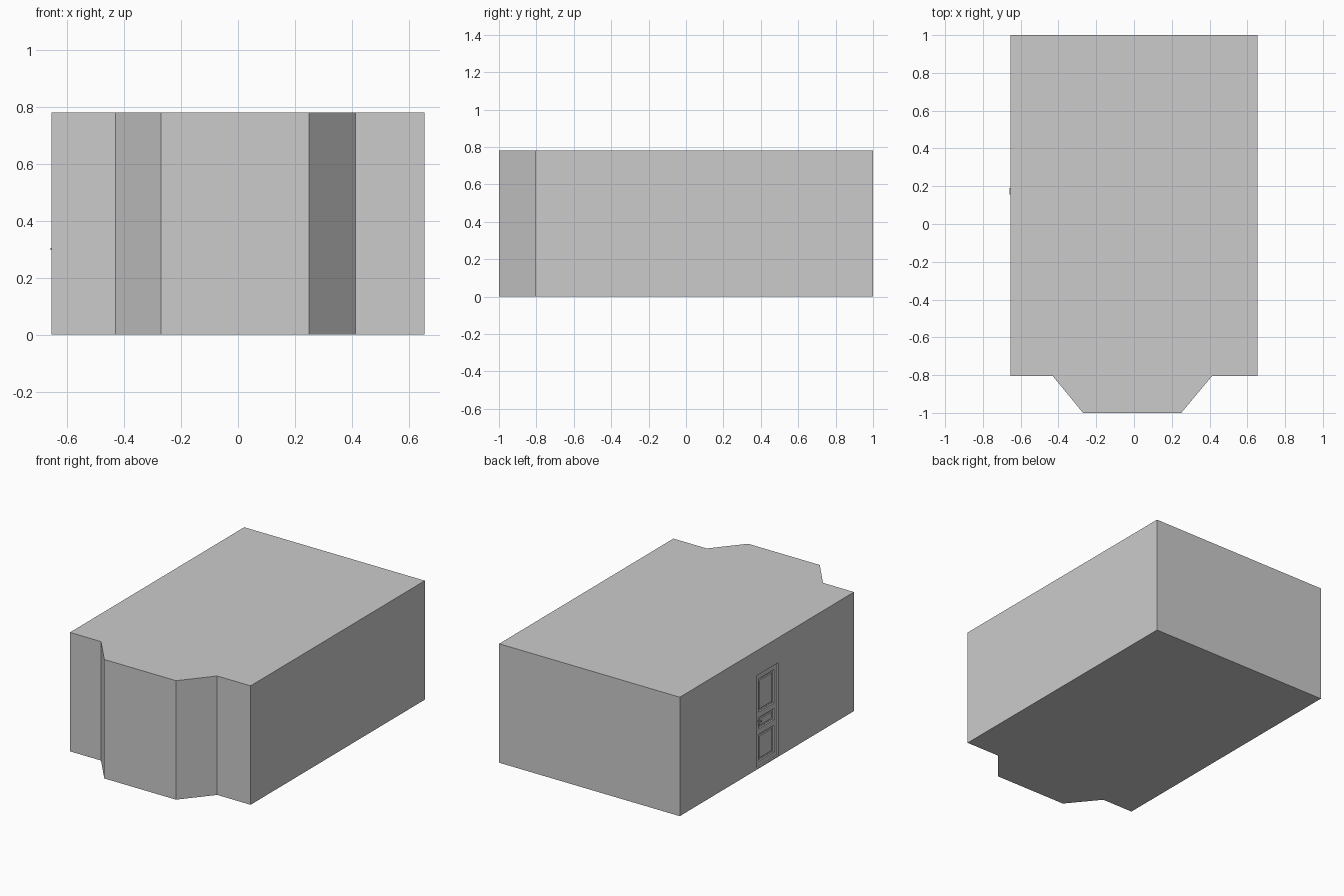
import bpy
import bmesh

if "Cube" in bpy.data.objects:
    bpy.data.objects.remove(bpy.data.objects["Cube"])

WALL_X, HEIGHT = -0.655, 0.78


def finish(name, bm):
    bmesh.ops.recalc_face_normals(bm, faces=bm.faces)
    mesh = bpy.data.meshes.new(name)
    bm.to_mesh(mesh)
    bm.free()
    obj = bpy.data.objects.new(name, mesh)
    bpy.context.collection.objects.link(obj)
    return obj


def add_box(bm, x, y, z):
    """Add a box spanning the (min, max) ranges x, y, z."""
    spans = (x, y, z)
    for v in bmesh.ops.create_cube(bm, size=1)["verts"]:
        v.co = [(a + b) / 2 + v.co[i] * (b - a) for i, (a, b) in enumerate(spans)]


# Room body: floor plan with a bay, extruded upwards
plan = [(-0.655, 1), (-0.655, -0.805), (-0.43, -0.805), (-0.27, -1),
        (0.25, -1), (0.413, -0.805), (0.655, -0.805), (0.655, 1)]
bm = bmesh.new()
face = bm.faces.new([bm.verts.new((x, y, 0)) for x, y in plan])
top = bmesh.ops.extrude_face_region(bm, geom=[face])["geom"]
bmesh.ops.translate(bm, vec=(0, 0, HEIGHT),
                    verts=[g for g in top if isinstance(g, bmesh.types.BMVert)])
room = finish("room_body", bm)

# Shallow door recess in the left wall
Y0, Y1, Z0, Z1 = -0.022, 0.202, 0.008, 0.616
bm = bmesh.new()
add_box(bm, (WALL_X - 0.1, WALL_X + 0.02), (Y0, Y1), (Z0, Z1))
cutter = finish("door_recess_cutter", bm)
cutter.hide_render = True
cutter.hide_viewport = True
cut = room.modifiers.new("door_recess", "BOOLEAN")
cut.operation = "DIFFERENCE"
cut.solver = "EXACT"
cut.object = cutter

# Door: stiles and rails around three sunken panels
panels = [(0.04, 0.215), (0.252, 0.325), (0.362, 0.58)]
front, back = WALL_X + 0.010, WALL_X + 0.021
stile = 0.032
bm = bmesh.new()
for y in ((Y0, Y0 + stile), (Y1 - stile, Y1)):
    add_box(bm, (front, back), y, (Z0, Z1))
edges = [Z0] + [z for p in panels for z in p] + [Z1]
for z in zip(edges[::2], edges[1::2]):
    add_box(bm, (front, back), (Y0 + stile, Y1 - stile), z)
finish("door_frame", bm)

# Raised fields with bevelled edges
bm = bmesh.new()
for z0, z1 in panels:
    g = 0.012
    add_box(bm, (front + 0.003, back),
            (Y0 + stile + g, Y1 - stile - g), (z0 + g, z1 - g))
fields = finish("door_panels", bm)
bevel = fields.modifiers.new("edge", "BEVEL")
bevel.width = 0.004
bevel.segments = 1

# Door handle: rose, neck and lever
bm = bmesh.new()
add_box(bm, (front - 0.002, front), (0.175, 0.195), (0.29, 0.31))
add_box(bm, (WALL_X - 0.002, front), (0.181, 0.189), (0.296, 0.304))
add_box(bm, (WALL_X - 0.003, WALL_X + 0.003), (0.155, 0.19), (0.296, 0.304))
finish("door_handle", bm)
